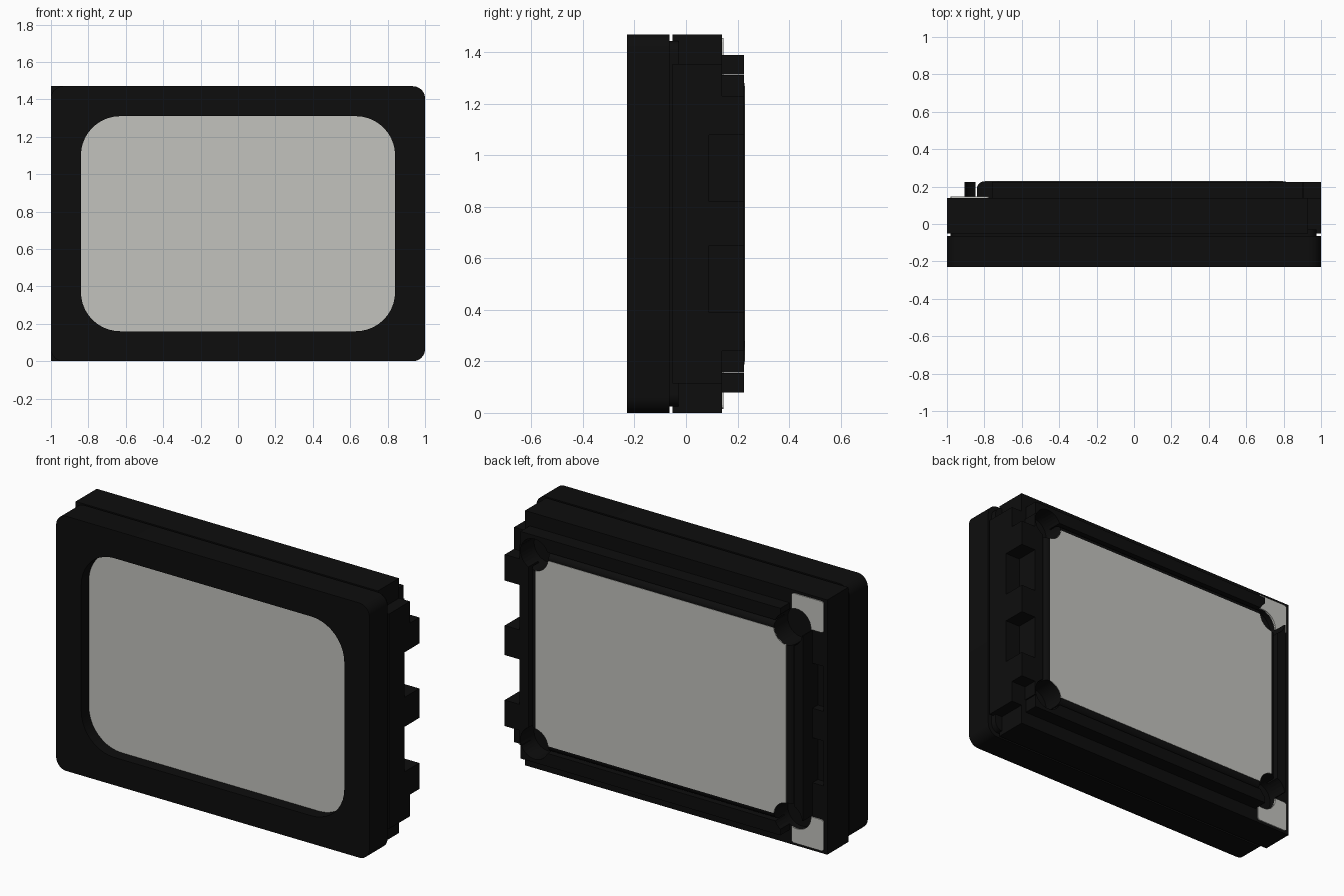
import bpy, bmesh, math

cube = bpy.data.objects.get("Cube")
if cube:
    bpy.data.objects.remove(cube, do_unlink=True)

W, H = 1.0, 1.47          # half width, full height
ZC = H / 2


def material(name, rgb):
    m = bpy.data.materials.new(name)
    m.use_nodes = True
    m.diffuse_color = (*rgb, 1)
    bsdf = m.node_tree.nodes["Principled BSDF"]
    bsdf.inputs["Base Color"].default_value = (*rgb, 1)
    bsdf.inputs["Roughness"].default_value = 0.6
    return m


BLACK = material("black plastic", (0.004, 0.004, 0.004))
GREY = material("warm grey metal", (0.54, 0.54, 0.51))


def rounded(x0, x1, z0, z1, r=0.0, n=10):
    """Outline of a rectangle with optional round corners."""
    if r == 0:
        return [(x0, z0), (x1, z0), (x1, z1), (x0, z1)]
    pts = []
    centres = [(x1 - r, z1 - r), (x0 + r, z1 - r), (x0 + r, z0 + r), (x1 - r, z0 + r)]
    for k, (cx, cz) in enumerate(centres):
        for i in range(n + 1):
            a = math.pi / 2 * (k + i / n)
            pts.append((cx + r * math.cos(a), cz + r * math.sin(a)))
    return pts


def prism(name, outline, y0, y1, mat=BLACK, back_bevel=0.0):
    """Extrude an x-z outline from y0 to y1, optionally rounding the back rim."""
    bm = bmesh.new()
    face = bm.faces.new([bm.verts.new((x, y0, z)) for x, z in outline])
    ext = bmesh.ops.extrude_face_region(bm, geom=[face])
    back = [v for v in ext["geom"] if isinstance(v, bmesh.types.BMVert)]
    bmesh.ops.translate(bm, verts=back, vec=(0, y1 - y0, 0))
    if back_bevel:
        rim = [e for e in bm.edges if all(abs(v.co.y - y1) < 1e-5 for v in e.verts)]
        bmesh.ops.bevel(bm, geom=rim, offset=back_bevel, segments=5,
                        profile=0.5, affect='EDGES')
    bmesh.ops.recalc_face_normals(bm, faces=bm.faces)
    me = bpy.data.meshes.new(name)
    bm.to_mesh(me)
    bm.free()
    me.materials.append(mat)
    ob = bpy.data.objects.new(name, me)
    bpy.context.collection.objects.link(ob)
    return ob


def select(ob):
    bpy.ops.object.select_all(action='DESELECT')
    ob.select_set(True)
    bpy.context.view_layer.objects.active = ob


def cut(ob, cutters):
    select(ob)
    for c in cutters:
        m = ob.modifiers.new("cut", 'BOOLEAN')
        m.operation, m.solver, m.object = 'DIFFERENCE', 'EXACT', c
        bpy.ops.object.modifier_apply(modifier=m.name)


# Front bezel with a round-cornered window
bezel = prism("front_bezel", rounded(-W, W, 0, H, 0.065), -0.23, -0.064)
window = prism("window_cutter", rounded(-0.84, 0.84, 0.16, 1.31, 0.21), -0.3, 0.0)
cut(bezel, [window])
diaphragm = prism("front_diaphragm", rounded(-0.87, 0.87, 0.13, 1.34, 0.21),
                  -0.16, -0.14, GREY)

# Neck that leaves a thin groove between the two shells
prism("groove_neck", rounded(-0.98, 0.975, 0.025, H - 0.025, 0.045), -0.1, -0.03)

# Rear shell, notched at the two +x corners
shell = prism("rear_shell", [(-W, 0), (0.93, 0), (0.93, 0.115), (W, 0.115),
                             (W, H - 0.115), (0.93, H - 0.115), (0.93, H), (-W, H)],
              -0.052, 0.14)

# Shallow side pockets between the tabs
gaps = []
for side in (-1, 1):
    for z0, z1 in ((0.39, 0.65), (0.82, 1.08)):
        x0, x1 = sorted((side * 0.905, side * (1.1 if side > 0 else 0.975)))
        gaps.append(prism("pocket_cutter", rounded(x0, x1, z0, z1), 0.09, 0.3))

# Round pockets at the four corners of the rear plate
pockets = []
for sx in (-1, 1):
    for sz in (-1, 1):
        cx, cz, r = sx * 0.81, ZC + sz * 0.545, 0.09
        pockets.append(prism("corner_cutter",
                             rounded(cx - r, cx + r, cz - r, cz + r, r * 0.999, 8),
                             0.1, 0.3))
cut(shell, gaps + pockets)

# Rear cover with rounded rim and its flat metal plate
cover = prism("rear_cover", rounded(-0.84, 0.84, 0.16, 1.31), 0.12, 0.228,
              back_bevel=0.04)
plate = prism("rear_plate", rounded(-0.80, 0.80, 0.20, 1.27), 0.224, 0.23, GREY)
cut(cover, pockets)
cut(plate, pockets)

# Rails around the cover
rails = [
    prism("top_rail", rounded(-0.76, 0.90, 1.315, 1.39), 0.13, 0.225),
    prism("bottom_rail", rounded(-0.76, 0.90, 0.08, 0.155), 0.13, 0.225),
    prism("right_rail", rounded(-0.905, -0.848, 0.20, 1.27), 0.13, 0.225),
    prism("left_rail", rounded(0.848, 0.905, 0.157, 1.313), 0.13, 0.225),
]
for rail in rails:
    cut(rail, pockets)

# Side tabs on the +x edge
for i, (z0, z1) in enumerate(((0.24, 0.39), (0.65, 0.82), (1.08, 1.23))):
    prism(f"side_tab_{i + 1}", rounded(0.90, W, z0, z1), 0.08, 0.225)

# Contact pads in the two -x corners
for name, z0, z1 in (("lower_contact_pad", 0.015, 0.195),
                     ("upper_contact_pad", 1.275, 1.455)):
    cut(prism(name, rounded(-0.98, -0.775, z0, z1, 0.015, 3), 0.135, 0.146, GREY), pockets)

for c in [window] + gaps + pockets:
    bpy.data.objects.remove(c, do_unlink=True)

# Smooth the rounded parts, keeping edges sharp
for ob in (bezel, cover, shell):
    select(ob)
    bpy.ops.object.shade_smooth_by_angle(angle=math.radians(30))
